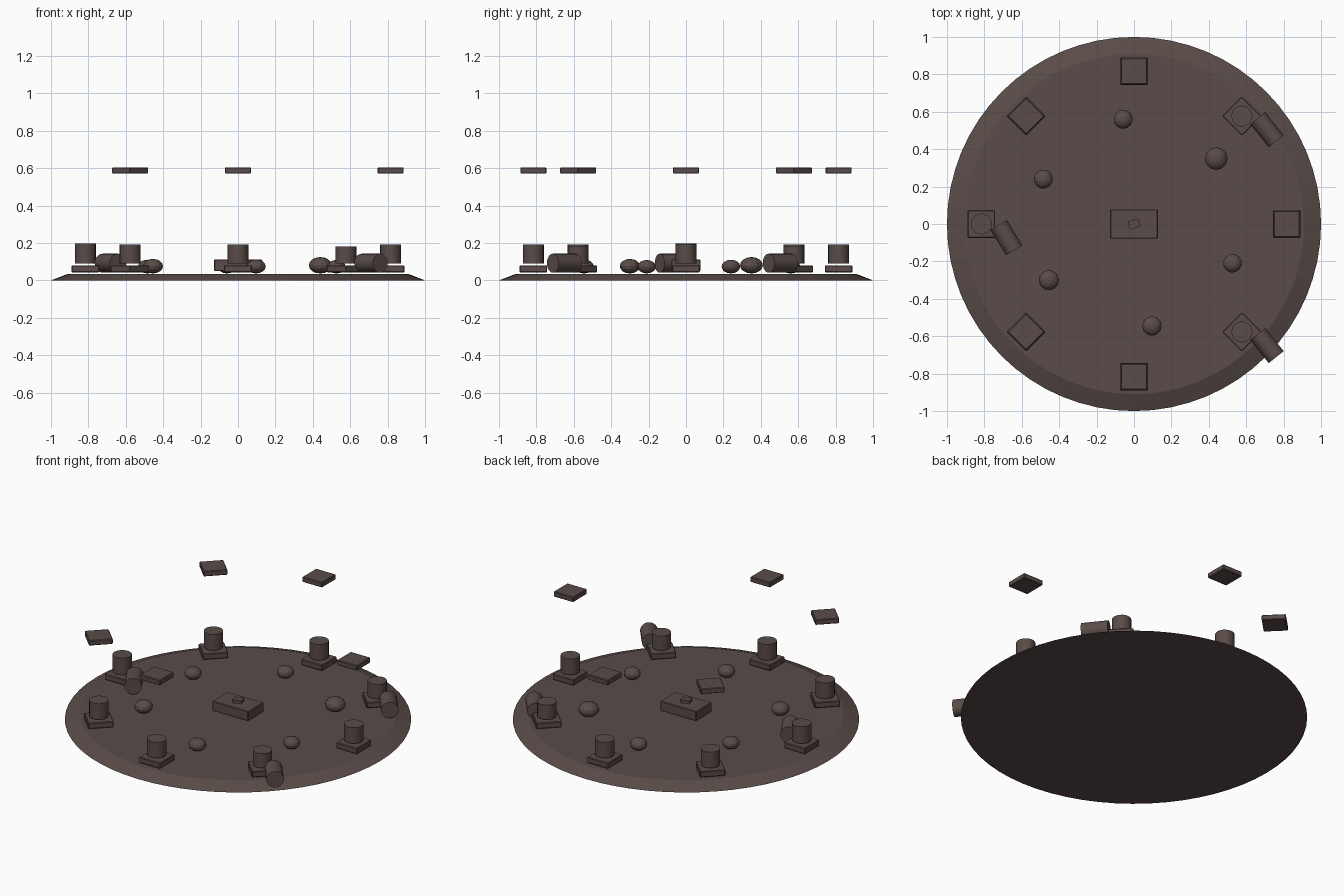
import bpy, math
from math import radians

if "Cube" in bpy.data.objects:
    bpy.data.objects.remove(bpy.data.objects["Cube"])

stone = bpy.data.materials.new("dark_stone")
stone.diffuse_color = (0.1, 0.072, 0.065, 1)
stone.use_nodes = True
stone.node_tree.nodes["Principled BSDF"].inputs["Base Color"].default_value = stone.diffuse_color


def finish(name, smooth=False):
    o = bpy.context.object
    o.name = name
    o.data.materials.append(stone)
    if smooth:
        bpy.ops.object.shade_smooth_by_angle(angle=radians(35))
    return o


def slab(name, loc, size, rot=0.0, bevel=0.004):
    bpy.ops.mesh.primitive_cube_add(size=1, location=loc, rotation=(0, 0, rot))
    o = finish(name)
    o.scale = size
    bpy.ops.object.transform_apply(location=False, rotation=False, scale=True)
    if bevel:
        m = o.modifiers.new("worn_edges", 'BEVEL')
        m.width, m.segments = bevel, 1
    return o


def drum(name, loc, r, depth, rot=(0, 0, 0)):
    bpy.ops.mesh.primitive_cylinder_add(vertices=20, radius=r, depth=depth,
                                        location=loc, rotation=rot)
    return finish(name, True)


# Round ground platform with sloping rim
bpy.ops.mesh.primitive_cone_add(vertices=64, radius1=1, radius2=0.91,
                                depth=0.035, location=(0, 0, 0.0175))
finish("ground_platform")

# Ring of columns: three broken with a fallen drum, the rest with a capstone
broken = {1: (0.182, -51.5), 4: (0.197, -59), 7: (0.182, -51.5)}
for i in range(8):
    a = i * math.pi / 4
    x, y = 0.816 * math.cos(a), 0.816 * math.sin(a)
    slab(f"column_base_{i}", (x, y, 0.0615), (0.148, 0.148, 0.037), a)
    top = broken[i][0] if i in broken else 0.191
    drum(f"column_stub_{i}", (x, y, (0.09 + top) / 2), 0.056, top - 0.09)
    if i in broken:
        drum(f"fallen_drum_{i}", (x + 0.134, y - 0.073, 0.092), 0.051, 0.158,
             (0, math.pi / 2, radians(broken[i][1])))
    else:
        slab(f"capstone_{i}", (x, y, 0.588), (0.14, 0.14, 0.033), a)

# Central altar block with a small offering on top
slab("altar", (0, 0, 0.081), (0.254, 0.156, 0.062))
slab("altar_offering", (0, 0, 0.12), (0.058, 0.045, 0.024), 0.28, 0)

# Scattered squashed boulders
rocks = [(0.44, 0.35, 0.061), (-0.058, 0.56, 0.051), (-0.485, 0.24, 0.051),
         (-0.455, -0.30, 0.054), (0.096, -0.545, 0.052), (0.526, -0.21, 0.05)]
for i, (x, y, r) in enumerate(rocks):
    bpy.ops.mesh.primitive_uv_sphere_add(segments=12, ring_count=8, radius=r,
                                         location=(x, y, 0.037 + 0.72 * r),
                                         rotation=(0, 0, i * 0.9))
    o = finish(f"boulder_{i}")
    o.scale = (1, 1, 0.72)
